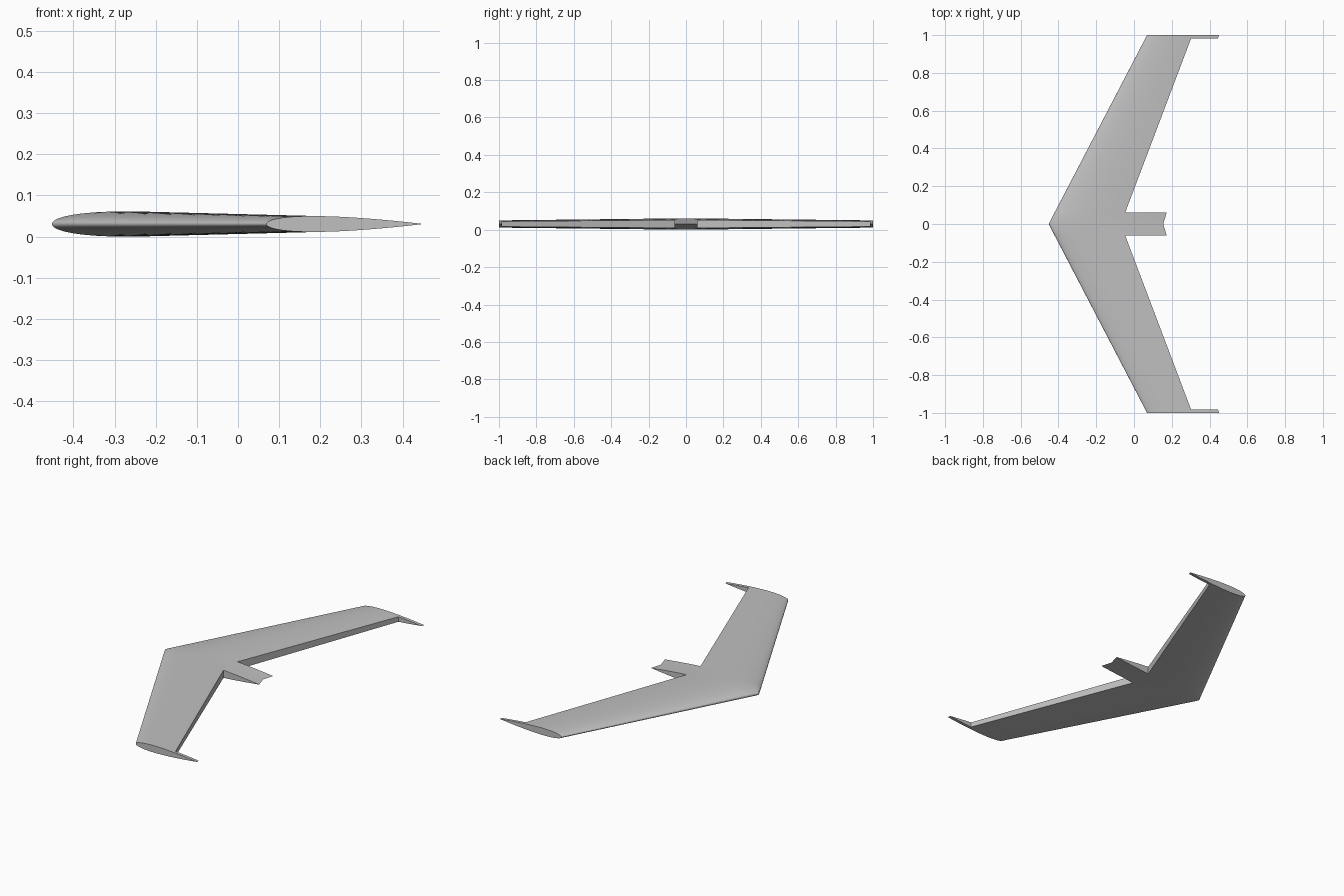
import bpy, bmesh, math

cube = bpy.data.objects.get("Cube")
if cube:
    bpy.data.objects.remove(cube, do_unlink=True)

# Single grey material
grey = bpy.data.materials.new("light_grey")
grey.use_nodes = True
colour = (0.53, 0.53, 0.53, 1)
grey.diffuse_color = colour
grey.node_tree.nodes["Principled BSDF"].inputs["Base Color"].default_value = colour

# Planform
MID_Z, THICK, HINGE = 0.0305, 0.101, 0.63
STUB, RIB = 0.062, 0.983
stations = [-1, -RIB, -STUB, 0, STUB, RIB, 1]

# Chord fractions: dense at the nose, with a column on the hinge line
FRONT, REAR = 28, 8
fractions = [HINGE * (1 - math.cos(math.pi / 2 * i / FRONT)) for i in range(FRONT + 1)]
fractions += [HINGE + (1 - HINGE) * i / REAR for i in range(1, REAR + 1)]


def half_thickness(f):
    """Symmetric aerofoil with a closed trailing edge."""
    return 5 * THICK * (0.2969 * math.sqrt(f) - 0.126 * f - 0.3516 * f**2
                        + 0.2843 * f**3 - 0.1036 * f**4)


bm = bmesh.new()


def section(y, side):
    lead = -0.452 + 0.521 * abs(y)
    chord = 0.607 - 0.226 * abs(y)
    return [bm.verts.new((lead + chord * f, y, MID_Z + side * chord * half_thickness(f)))
            for f in fractions]


top = [section(y, 1) for y in stations]
low = [section(y, -1) for y in stations]
last = len(fractions) - 1


def rib_wall(s, start):
    """Close a section from one chord column to the trailing edge."""
    for c in range(start, last):
        bm.faces.new((top[s][c], top[s][c + 1], low[s][c + 1], low[s][c]))


# Upper and lower skins, leaving out the control surface bays
for s in range(len(stations) - 1):
    middle = abs(stations[s] + stations[s + 1]) / 2
    bay = STUB < middle < RIB
    for c in range(FRONT if bay else last):
        for skin in (top, low):
            bm.faces.new((skin[s][c], skin[s][c + 1], skin[s + 1][c + 1], skin[s + 1][c]))
    if bay:
        # Hinge wall and the two ends of the bay
        bm.faces.new((top[s][FRONT], top[s + 1][FRONT], low[s + 1][FRONT], low[s][FRONT]))
        rib_wall(s, FRONT)
        rib_wall(s + 1, FRONT)

# Wing tips
rib_wall(0, 0)
rib_wall(len(stations) - 1, 0)

bmesh.ops.remove_doubles(bm, verts=bm.verts, dist=1e-5)
bmesh.ops.recalc_face_normals(bm, faces=bm.faces)
mesh = bpy.data.meshes.new("swept_wing")
bm.to_mesh(mesh)
bm.free()
mesh.materials.append(grey)

wing = bpy.data.objects.new("swept_wing", mesh)
bpy.context.collection.objects.link(wing)
bpy.context.view_layer.objects.active = wing
wing.select_set(True)
bpy.ops.object.shade_smooth_by_angle(angle=math.radians(30))
